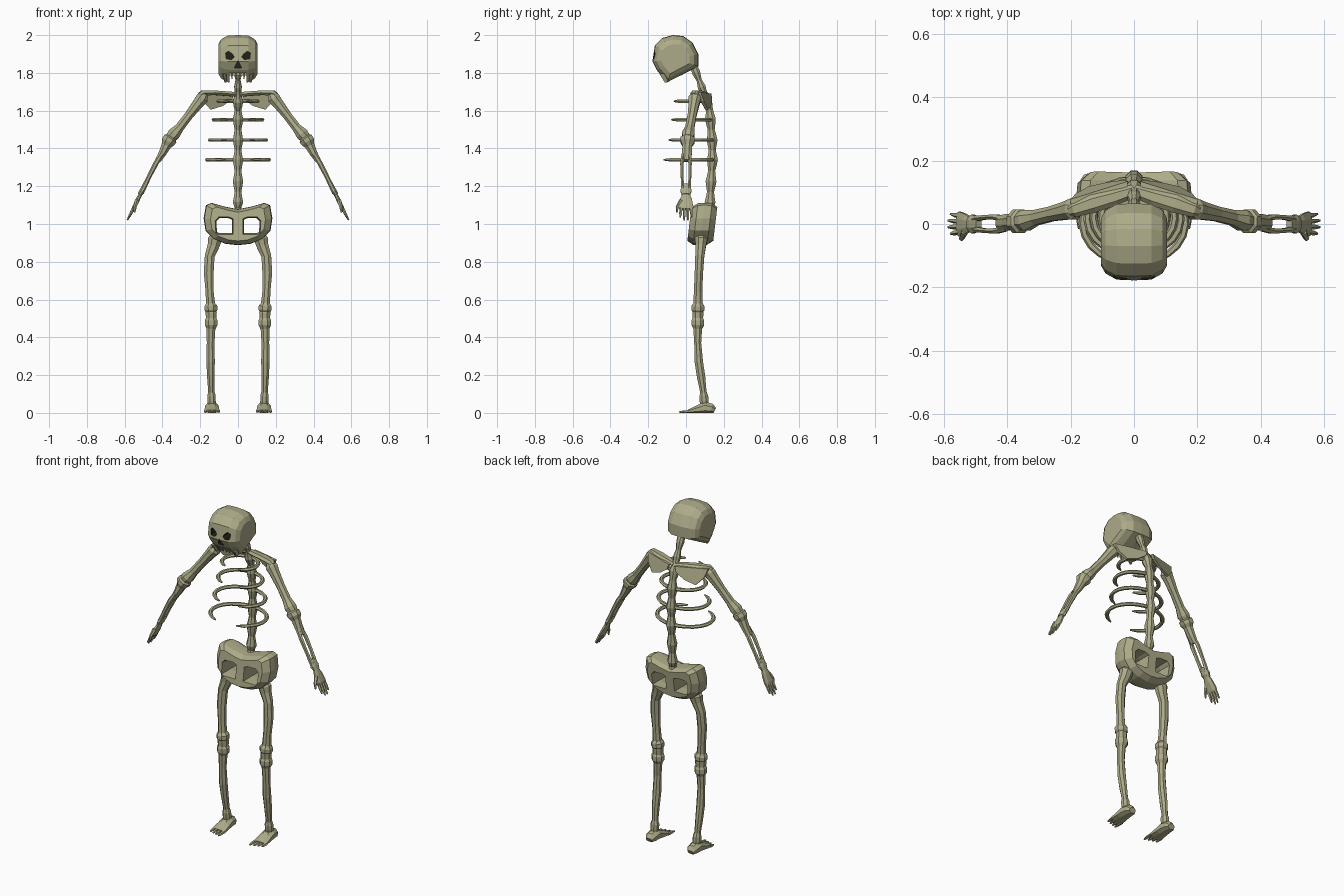
import bpy, bmesh, math
from mathutils import Vector

def material(name, col):
    m = bpy.data.materials.new(name)
    m.diffuse_color = (*col, 1)
    return m

BONE = material("bone", (0.42, 0.41, 0.25))
DARK = material("socket_dark", (0.015, 0.015, 0.01))

def loft(name, rings, mirror=False, mat=BONE):
    """Skin a list of vertex rings, cap both ends."""
    bm = bmesh.new()
    vs = [[bm.verts.new(p) for p in r] for r in rings]
    n = len(vs[0])
    for a, b in zip(vs, vs[1:]):
        for i in range(n):
            j = (i + 1) % n
            bm.faces.new((a[i], a[j], b[j], b[i]))
    bm.faces.new(vs[0][::-1])
    bm.faces.new(vs[-1])
    bmesh.ops.recalc_face_normals(bm, faces=bm.faces)
    me = bpy.data.meshes.new(name)
    bm.to_mesh(me)
    bm.free()
    ob = bpy.data.objects.new(name, me)
    bpy.context.collection.objects.link(ob)
    me.materials.append(mat)
    if mirror:
        ob.modifiers.new("mirror", 'MIRROR').use_mirror_merge = False
    return ob

def tube(name, pts, n=8, ref=(0, 1, 0), mirror=True):
    """Bone along points (x, y, z, radius along ref[, radius across])."""
    P = [Vector(p[:3]) for p in pts]
    rings = []
    for i, p in enumerate(pts):
        t = (P[min(i + 1, len(P) - 1)] - P[max(i - 1, 0)]).normalized()
        v = t.cross(Vector(ref)).normalized()
        u = v.cross(t)
        ra, rb = p[3], p[-1]
        ang = [2 * math.pi * (k + 0.5) / n for k in range(n)]
        rings.append([P[i] + u * ra * math.cos(a) + v * rb * math.sin(a) for a in ang])
    return loft(name, rings, mirror)

def slab(name, prof, stations, place, mirror=False, mat=BONE):
    """Profile repeated at (depth, scale) stations, scaled about its middle."""
    cu = (min(p[0] for p in prof) + max(p[0] for p in prof)) / 2
    cv = (min(p[1] for p in prof) + max(p[1] for p in prof)) / 2
    rings = [[place(cu + (u - cu) * s, cv + (v - cv) * s, w) for u, v in prof]
             for w, s in stations]
    return loft(name, rings, mirror, mat)

def cut(ob, cutter):
    m = ob.modifiers.new("cut", 'BOOLEAN')
    m.operation, m.object, m.solver = 'DIFFERENCE', cutter, 'EXACT'
    m.material_mode = 'TRANSFER'
    bpy.context.view_layer.objects.active = ob
    bpy.ops.object.modifier_apply(modifier=m.name)
    bpy.data.objects.remove(cutter)

def lerp(path, z):
    for (y0, z0), (y1, z1) in zip(path, path[1:]):
        if z0 >= z >= z1:
            return y0 + (y1 - y0) * (z0 - z) / (z0 - z1)
    return path[-1][0]

front = lambda u, v, w: (u, w, v)
side = lambda u, v, w: (w, u, v)

# skull: side profile swept across the width
skull = slab("skull", [(-.07, 2), (-.015, 1.995), (.035, 1.96), (.065, 1.9), (.065, 1.835),
                       (-.02, 1.79), (-.1, 1.748), (-.155, 1.815), (-.178, 1.86),
                       (-.165, 1.945), (-.125, 1.985)],
             [(-.104, .62), (-.09, .82), (-.055, .98), (0, 1), (.055, .98), (.09, .82), (.104, .62)], side)
# mouth opening, eye sockets, nose
cut(skull, slab("mouth_cutter", [(-.2, 1.7), (-.2, 1.795), (-.12, 1.80), (-.03, 1.83), (-.03, 1.7)],
                [(-.045, 1), (.045, 1)], side))
cut(skull, slab("eye_cutter", [(.02, 1.885), (.035, 1.87), (.062, 1.875), (.066, 1.905), (.05, 1.915), (.03, 1.9)],
                [(-.25, 1), (-.09, 1)], front, True, DARK))
cut(skull, slab("nose_cutter", [(0, 1.865), (.02, 1.825), (-.02, 1.825)],
                [(-.25, 1), (-.11, 1)], front, False, DARK))
# cheek and teeth spikes under the face
for i, x in enumerate((.012, .032)):
    tube(f"tooth_{i}", [(x, -.135, 1.80, .008), (x, -.122, 1.77, .004)], 4)
tube("jaw_corner", [(.072, -.115, 1.80, .03, .014), (.066, -.105, 1.75, .008, .005)], 6)

# spine with a swelling at each vertebra
path = [(.035, 1.85), (.07, 1.76), (.10, 1.68), (.125, 1.6), (.138, 1.45), (.14, 1.34), (.132, 1.22), (.125, 1.06)]
bulge = [1.80, 1.725, 1.65, 1.555, 1.445, 1.34, 1.225, 1.115]
pts = [(0, path[0][0], 1.85, .02)]
for a, b in zip(bulge, bulge[1:] + [1.06]):
    for f, r in ((0, .031), (.25, .026), (.5, .02), (.75, .025)):
        z = a + (b - a) * f
        r *= .75 if z > 1.7 else 1
        pts.append((0, lerp(path, z), z, r, r * .95))
tube("spine", pts, 8, mirror=False)

# ribs: open rings, gap at the front
for i, (z, rx, yf) in enumerate([(1.65, .115, -.07), (1.552, .14, -.085), (1.445, .16, -.1), (1.34, .175, -.128)]):
    yb = lerp(path, z)
    yc, ry = (yb + yf) / 2, (yb - yf) / 2
    pts = []
    for k in range(-10, 11):
        t = math.radians(15.5 * k)
        r = .012 if abs(k) < 9 else (.010 if abs(k) < 10 else .005)
        pts.append(((rx - .012) * math.sin(t), yc + ry * math.cos(t), z, r * .85, r))
    tube(f"rib_{i + 1}", pts, 6, (0, 0, 1), False)

# collar bones and shoulder blades
tube("collar_bone", [(.0, .105, 1.685, .014, .02), (.06, .085, 1.69, .014, .026), (.13, .065, 1.695, .014, .03),
                     (.19, .045, 1.692, .016, .024), (.205, .04, 1.685, .01, .015)], 6, (0, 0, 1))
slab("shoulder_blade", [(.02, 1.69), (.2, 1.7), (.185, 1.65), (.145, 1.605), (.08, 1.625), (.03, 1.66)],
     [(-.008, 1), (.008, 1)], lambda u, v, w: (u, .13 - u * .3 + w + (1.7 - v) * .25, v), True)

# arms
tube("upper_arm", [(.175, .05, 1.69, .02), (.19, .047, 1.665, .036), (.21, .043, 1.64, .031), (.26, .032, 1.575, .025),
                   (.31, .02, 1.51, .026), (.34, .012, 1.475, .036), (.358, .01, 1.455, .03)])
tube("elbow", [(.352, .01, 1.462, .026), (.358, .009, 1.452, .04), (.37, .008, 1.435, .04), (.38, .007, 1.415, .028),
               (.40, .005, 1.375, .028, .022), (.424, .003, 1.335, .026, .016)])
for nm, s in (("front", -1), ("back", 1)):
    tube(f"forearm_bone_{nm}", [(.405, s * .014, 1.37, .011), (.435, s * .022, 1.32, .010, .014),
                                (.47, s * .021, 1.252, .008, .012), (.495, s * .018, 1.2, .010, .013),
                                (.512, s * .01, 1.165, .014)], 6)
tube("wrist", [(.490, 0, 1.21, .022, .011), (.508, 0, 1.175, .032, .016), (.52, 0, 1.155, .024, .013)])

# hands
tube("palm", [(.513, 0, 1.165, .018, .01), (.53, 0, 1.13, .034, .012), (.55, 0, 1.09, .042, .011), (.556, 0, 1.078, .038, .008)])
for i, (y, e) in enumerate(((-.028, 1.035), (-.009, 1.02), (.01, 1.02), (.029, 1.035))):
    x = .556 + (1.08 - e) * .5
    tube(f"finger_{i + 1}", [(.55, y * .9, 1.09, .009), ((.555 + x) / 2, y, (1.08 + e) / 2, .008), (x, y * 1.1, e, .004)], 5)
tube("thumb", [(.535, -.025, 1.125, .012), (.545, -.046, 1.09, .009), (.548, -.048, 1.06, .004)], 5)

# pelvis with two through openings
half = [(.07, 1.092), (.14, 1.112), (.17, 1.10), (.182, 1.03), (.172, .965), (.13, .92), (.065, .895)]
outline = [(0, 1.078)] + half + [(0, .888)] + [(-x, z) for x, z in reversed(half)]
pelvis = slab("pelvis", outline, [(.018, .8), (.05, .98), (.085, 1), (.125, .98), (.155, .8)],
              lambda u, v, w: (u, w + (v - 1) * .12, v))
cut(pelvis, slab("opening_cutter", [(.03, .95), (.03, 1.025), (.05, 1.033), (.1, 1.033), (.117, 1.015), (.113, .955), (.1, .95)],
                 [(-.01, 1.15), (.09, .95), (.2, 1.15)], front, True))

# legs
tube("thigh_bone", [(.115, .08, .945, .025), (.122, .08, .92, .036, .04), (.13, .078, .885, .03, .034),
                    (.15, .073, .83, .026, .028), (.155, .068, .74, .024, .028), (.15, .064, .64, .024, .023),
                    (.146, .063, .58, .026), (.144, .063, .565, .037), (.143, .063, .545, .037), (.142, .063, .53, .027)])
tube("knee", [(.142, .063, .54, .03), (.142, .063, .53, .032), (.142, .063, .50, .03), (.142, .063, .49, .03)])
tube("shin_bone", [(.142, .063, .505, .028), (.142, .063, .49, .036), (.142, .063, .465, .036), (.143, .062, .445, .025),
                   (.145, .062, .37, .02, .022), (.145, .068, .27, .024, .024), (.144, .08, .19, .024, .021),
                   (.141, .092, .11, .018, .018), (.14, .094, .09, .025, .024), (.14, .096, .065, .026, .024),
                   (.138, .098, .04, .024, .022)])

# feet
tube("foot", [(.138, .152, .012, .017, .022), (.138, .135, .021, .03, .034), (.138, .10, .026, .037, .038),
              (.138, .065, .018, .026, .04), (.138, .025, .010, .014, .044), (.138, .01, .007, .010, .042)], 8, (0, 0, 1))
for i in range(4):
    x = .104 + i * .0225
    e = -.036 + i * .007
    tube(f"toe_{i + 1}", [(x, .02, .007, .009, .011), (x, e + .02, .006, .008, .010), (x, e, .004, .005, .006)],
         5, (0, 0, 1))

# rest the soles on the ground
for ob in bpy.context.collection.objects:
    for v in ob.data.vertices:
        v.co.z = max(v.co.z, 0)
